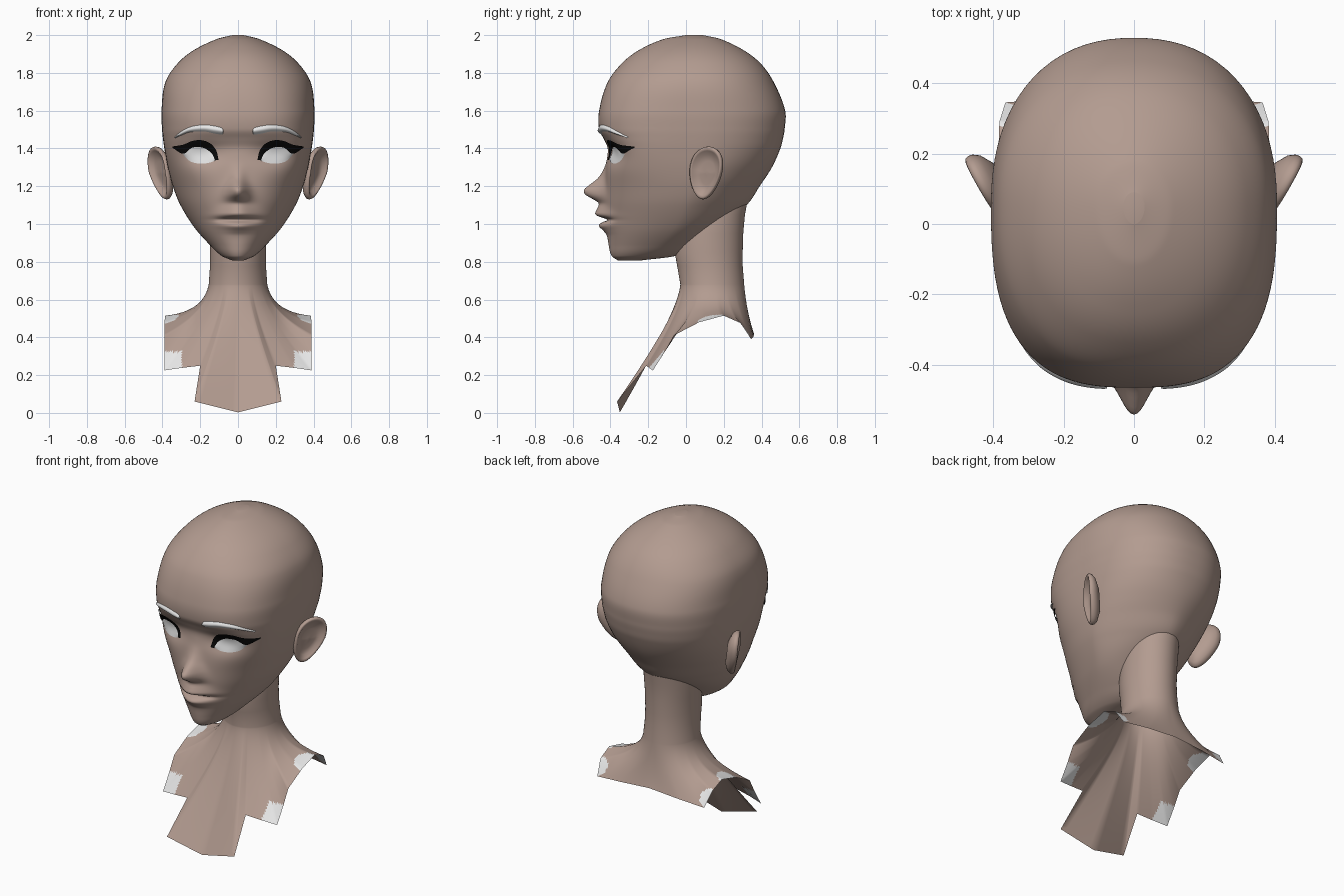
import bpy, bmesh, math
from mathutils import Vector

if "Cube" in bpy.data.objects:
    bpy.data.objects.remove(bpy.data.objects["Cube"])


def material(name, rgb):
    m = bpy.data.materials.new(name)
    m.diffuse_color = (*rgb, 1)
    m.use_nodes = True
    m.node_tree.nodes["Principled BSDF"].inputs["Base Color"].default_value = m.diffuse_color
    return m


SKIN = material("skin", (0.45, 0.33, 0.28))
WHITE = material("white", (0.8, 0.8, 0.8))
BLACK = material("black", (0.003, 0.003, 0.003))


def curve(keys, t):
    """Smooth interpolation through (t, value) keys."""
    if t <= keys[0][0]:
        return keys[0][1]
    if t >= keys[-1][0]:
        return keys[-1][1]
    i = max(k for k in range(len(keys) - 1) if keys[k][0] <= t)

    def slope(k):
        a, b = keys[max(k - 1, 0)], keys[min(k + 1, len(keys) - 1)]
        return (b[1] - a[1]) / (b[0] - a[0])
    (t0, v0), (t1, v1) = keys[i], keys[i + 1]
    h = t1 - t0
    s = (t - t0) / h
    return ((2*s**3 - 3*s*s + 1) * v0 + (s**3 - 2*s*s + s) * h * slope(i)
            + (3*s*s - 2*s**3) * v1 + (s**3 - s*s) * h * slope(i + 1))


def loft(name, rows, mats, closed=True, caps=False, rule=None, fix=False):
    """Skin a list of point rows; rule(face centre) gives the material index."""
    bm = bmesh.new()
    vs = [[bm.verts.new(p) for p in r] for r in rows]
    n = len(rows[0])
    for a, b in zip(vs, vs[1:]):
        for j in range(n if closed else n - 1):
            k = (j + 1) % n
            f = bm.faces.new((a[j], b[j], b[k], a[k]))
            if rule:
                f.material_index = rule(f.calc_center_median())
    if caps:
        bm.faces.new(vs[0])
        bm.faces.new(vs[-1][::-1])
    if fix:
        bmesh.ops.recalc_face_normals(bm, faces=bm.faces)
    me = bpy.data.meshes.new(name)
    bm.to_mesh(me)
    bm.free()
    me.shade_smooth()
    for m in mats:
        me.materials.append(m)
    ob = bpy.data.objects.new(name, me)
    bpy.context.collection.objects.link(ob)
    return ob


# Head sections: z, half width, front y, back y, y of widest point
SECTIONS = [
    (0.807, .03, -.36, -.24, -.30), (0.83, .085, -.393, -.06, -.24),
    (0.89, .15, -.41, .05, -.15), (0.98, .23, -.425, .16, -.06),
    (1.10, .305, -.432, .32, .0), (1.2, .345, -.43, .39, .03),
    (1.3, .372, -.423, .455, .05), (1.4, .39, -.415, .50, .05),
    (1.45, .397, -.435, .513, .05), (1.5, .402, -.46, .522, .05),
    (1.6, .405, -.46, .525, .05), (1.75, .385, -.415, .465, .05),
    (1.85, .32, -.34, .395, .05), (1.92, .235, -.25, .305, .05),
    (1.98, .11, -.115, .18, .05), (2.0, .03, .0, .09, .05)]
W, YF, YB, YC = ([(s[0], s[i]) for s in SECTIONS] for i in (1, 2, 3, 4))
N_FRONT = [(.8, 2), (1.0, 2), (1.1, 2.1), (1.2, 2.3), (1.3, 2.7), (1.4, 3),
           (1.5, 2.8), (1.6, 2.7), (1.75, 2.4), (1.9, 2.1), (2, 2)]
N_BACK = [(.8, 2), (.98, 1.9), (1.1, 1.65), (1.25, 1.9), (1.4, 2.2), (1.6, 2.25), (2, 2)]
# Nose and lips: forward offset on the centre line, and its spread sideways
RELIEF = [(.88, 0), (.94, 0), (.965, -.015), (.99, -.035), (1.01, -.018), (1.022, .004),
          (1.035, -.022), (1.05, -.05), (1.075, -.042), (1.11, -.03), (1.13, -.058),
          (1.155, -.1), (1.18, -.11), (1.2, -.09), (1.245, -.037), (1.31, -.006), (1.38, 0)]
SPREAD = [(.88, .08), (.965, .08), (1.022, .1), (1.05, .09), (1.1, .062),
          (1.13, .06), (1.18, .052), (1.25, .042), (1.4, .04)]


def relief(x, z):
    x = abs(x)
    d = curve(RELIEF, z) * math.exp(-(x / curve(SPREAD, z)) ** 2)
    # eye socket and mouth line
    d += .028 * math.exp(-((x - .19) / .1) ** 2 - ((z - 1.37) / .06) ** 2)
    d += .012 * math.exp(-((z - 1.022) / .011) ** 2 - (x / .11) ** 6)
    return d


def face_y(x, z):
    w, yc, n = curve(W, z), curve(YC, z), curve(N_FRONT, z)
    r = max(0, 1 - (abs(x) / w) ** n) ** (1 / n)
    return yc - (yc - curve(YF, z)) * r + relief(x, z)


# Head
rows = []
LEVELS, AROUND = 180, 112
for i in range(LEVELS + 1):
    z = 1.4035 + .5965 * math.cos(math.pi * i / LEVELS)
    w, yf, yb, yc = (curve(k, z) for k in (W, YF, YB, YC))
    nf, nb = curve(N_FRONT, z), curve(N_BACK, z)
    row = []
    for j in range(AROUND):
        p = 2 * math.pi * j / AROUND
        a = p - .5 * math.sin(p)          # denser towards the face
        s, c = math.sin(a), math.cos(a)
        n = nf if c > 0 else nb
        r = (abs(s) ** n + abs(c) ** n) ** (-1 / n)
        x = w * r * s
        y = yc - r * c * ((yc - yf) if c > 0 else (yb - yc))
        if c > 0:
            y += relief(x, z)
        row.append((x, y, z))
    rows.append(row)
loft("head", rows, [SKIN], caps=True)

# Neck and bust: half outline of the open lower edge as angle, x, y, z
EDGE = [(0, 0, -.35, .003), (20, .23, -.365, .06), (28, .2, -.21, .25), (40, .3, -.195, .238),
        (50, .39, -.175, .225), (58, .39, -.115, .32), (66, .39, -.065, .41),
        (82, .39, .07, .48), (98, .385, .2, .515), (116, .382, .29, .475),
        (135, .365, .345, .39), (155, .2, .358, .405), (180, 0, .36, .42)]
half = []
for a, b in zip(EDGE, EDGE[1:]):
    half += [[u + (v - u) * k / 8 for u, v in zip(a, b)] for k in range(8)]
half.append(list(EDGE[-1]))
ring = half + [[-a, -x, y, z] for a, x, y, z in half[-2:0:-1]]
NECK = [(1.17, .13, .02, .335), (1.05, .148, -.03, .312), (.95, .148, -.055, .303),
        (.85, .148, -.06, .30), (.78, .148, -.047, .30), (.68, .155, -.03, .308)]


def neck_point(level, a, push=0):
    z, rx, y0, y1 = level
    s, c = math.sin(math.radians(a)), math.cos(math.radians(a))
    return Vector(((rx + push) * s, (y0 + y1) / 2 - ((y1 - y0) / 2 + push) * c, z))


rows = [[neck_point(lv, p[0]) for p in ring] for lv in NECK]
for i in range(1, 41):
    t = i / 40
    row = []
    for a, x, y, z in ring:
        p0 = neck_point(NECK[-1], a)
        p1 = neck_point(NECK[-1], a, .012 + .018 * abs(math.sin(math.radians(a))))
        p1.z = .535
        row.append(p0 * (1 - t) ** 2 + p1 * 2 * t * (1 - t) + Vector((x, y, z)) * t * t)
    rows.append(row)


def patch(c):
    """White patches at the shoulder, chest corner and back corner."""
    p = Vector((abs(c.x), c.y, c.z))
    corner = p.x > .3 and p.z < .325 and p.y < 0
    shoulder = (p - Vector((.39, .13, .49))).length < .08
    back = (p - Vector((.38, .315, .44))).length < .06
    return int(corner or shoulder or back)


loft("neck_and_bust", rows, [SKIN, WHITE], rule=patch)


# Face plates that follow the head surface between two edge lines (x, z)
def plate(name, upper, lower, mat, offset, bulge, steps=28, across=8):
    def along(pts, t):
        t *= len(pts) - 1
        return [curve([(k, p[i]) for k, p in enumerate(pts)], t) for i in (0, 1)]
    for side, tag in ((1, "left"), (-1, "right")):
        rows = []
        for r in range(across + 1):
            v = r / across
            row = []
            for s in range(steps + 1):
                (xa, za), (xb, zb) = along(upper, s / steps), along(lower, s / steps)
                x, z = xa + (xb - xa) * v, za + (zb - za) * v
                y = face_y(x, z) - offset - bulge * math.sin(math.pi * v)
                row.append((side * x, y, z))
            rows.append(row[::side])
        loft(f"{name}_{tag}", rows, [mat], closed=False)


plate("eye", [(.115, 1.345), (.128, 1.375), (.16, 1.40), (.2, 1.415), (.25, 1.41), (.293, 1.38)],
      [(.115, 1.34), (.14, 1.328), (.17, 1.321), (.21, 1.32), (.255, 1.333), (.293, 1.37)],
      WHITE, .003, .005)
plate("eyelash",
      [(.103, 1.34), (.115, 1.388), (.145, 1.425), (.19, 1.443), (.24, 1.44), (.29, 1.42), (.348, 1.41)],
      [(.122, 1.338), (.138, 1.372), (.168, 1.396), (.2, 1.407), (.245, 1.403), (.29, 1.372), (.346, 1.403)],
      BLACK, .011, .002)
plate("eyebrow",
      [(.077, 1.492), (.085, 1.508), (.12, 1.518), (.18, 1.525), (.25, 1.515), (.30, 1.49), (.337, 1.46)],
      [(.077, 1.488), (.085, 1.474), (.12, 1.478), (.18, 1.49), (.25, 1.487), (.295, 1.472), (.333, 1.455)],
      WHITE, .001, .011)

# Ears: a dished shell with a raised rim, leaning out and back
SHELL = [(.5, -.05), (.85, -.03), (.98, -.012), (1, 0), (.98, .01), (.92, .014),
         (.84, .008), (.7, -.008), (.45, -.015), (.1, -.013)]
for side, tag in ((1, "left"), (-1, "right")):
    rows = []
    for scale, depth in SHELL:
        row = []
        for j in range(40):
            a = 2 * math.pi * j / 40
            v = .14 * math.sin(a) * scale
            u = .095 + (.095 + .02 * math.sin(a)) * math.cos(a) * scale + .12 * v
            x = .37 + .49 * u + .87 * depth + (.22 if v < 0 else .08) * v
            row.append((side * x, .022 + .87 * u - .49 * depth, 1.27 + v))
        rows.append(row)
    loft(f"ear_{tag}", rows, [SKIN], caps=True, fix=True)
